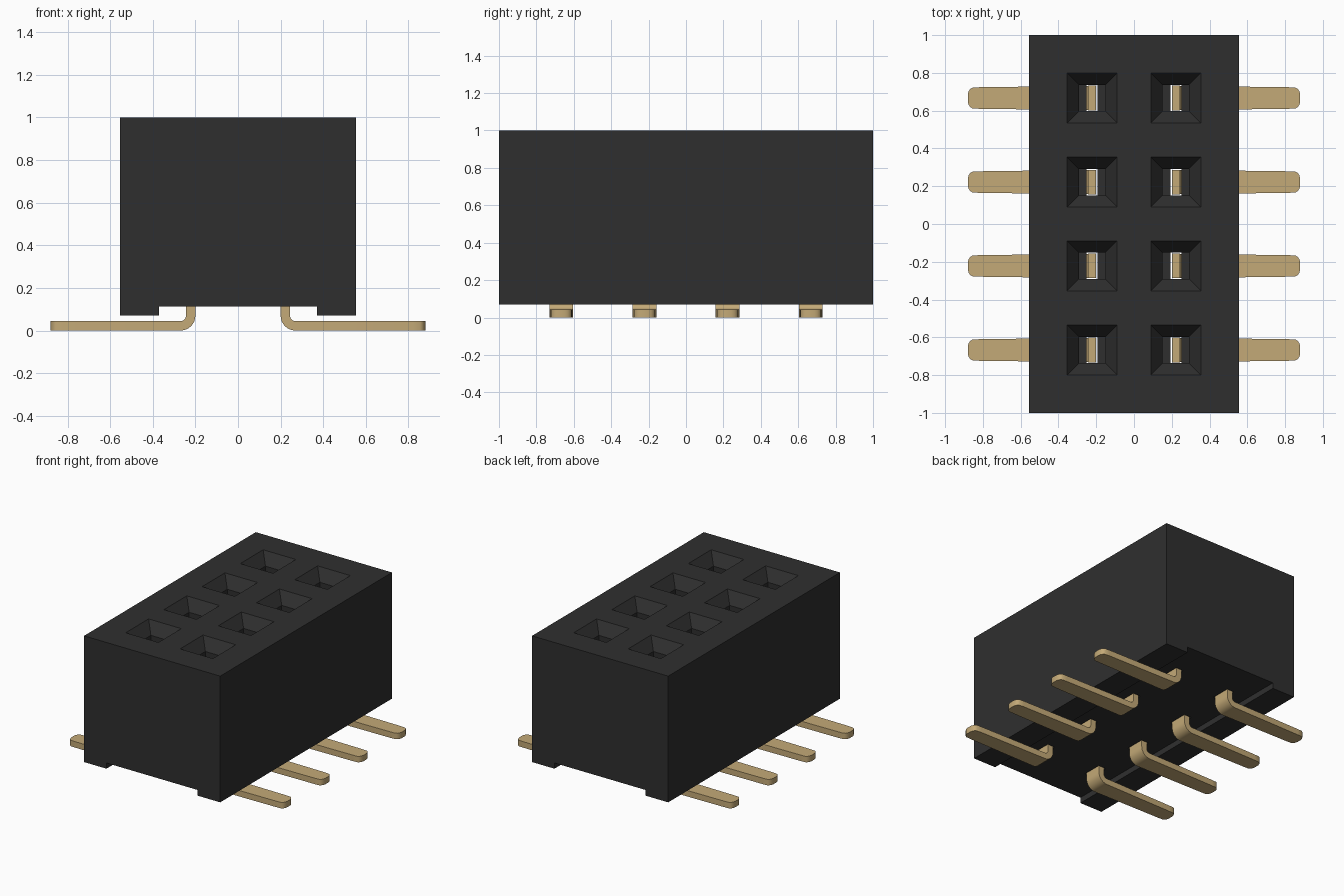
import bpy, bmesh, math

cube = bpy.data.objects.get("Cube")
if cube:
    bpy.data.objects.remove(cube, do_unlink=True)


def material(name, color, roughness):
    m = bpy.data.materials.new(name)
    m.use_nodes = True
    m.diffuse_color = color
    bsdf = m.node_tree.nodes["Principled BSDF"]
    bsdf.inputs["Base Color"].default_value = color
    bsdf.inputs["Roughness"].default_value = roughness
    return m


BLACK = material("black plastic", (0.028, 0.028, 0.028, 1), 0.6)
GOLD = material("gold plating", (0.55, 0.40, 0.185, 1), 0.4)

ROWS = [-0.667, -0.222, 0.222, 0.667]   # contact positions along y
COLUMN = 0.222                          # contact distance from the centre line


def loft(bm, rings):
    """Skin closed rings of points into a capped solid."""
    loops = [[bm.verts.new(p) for p in ring] for ring in rings]
    for a, b in zip(loops, loops[1:]):
        n = len(a)
        for i in range(n):
            bm.faces.new((a[i], a[(i + 1) % n], b[(i + 1) % n], b[i]))
    bm.faces.new(loops[0][::-1])
    bm.faces.new(loops[-1])


def finish(name, bm, mat):
    bmesh.ops.recalc_face_normals(bm, faces=bm.faces)
    me = bpy.data.meshes.new(name)
    bm.to_mesh(me)
    bm.free()
    me.materials.append(mat)
    ob = bpy.data.objects.new(name, me)
    bpy.context.collection.objects.link(ob)
    return ob


def activate(ob):
    bpy.ops.object.select_all(action='DESELECT')
    ob.select_set(True)
    bpy.context.view_layer.objects.active = ob


# Housing: block with a shallow channel along the underside
profile = [(-0.555, 0.07), (-0.372, 0.07), (-0.372, 0.112), (0.372, 0.112),
           (0.372, 0.07), (0.555, 0.07), (0.555, 1.0), (-0.555, 1.0)]
bm = bmesh.new()
loft(bm, [[(x, y, z) for x, z in profile] for y in (-1, 1)])
housing = finish("housing", bm, BLACK)

# Sockets: tapered mouth, square well and narrow exit slot (z, half x, half y)
SOCKET = [(1.02, 0.149, 0.149), (0.92, 0.07, 0.07), (0.30, 0.07, 0.07),
          (0.299, 0.03, 0.072), (0.05, 0.03, 0.072)]
bm = bmesh.new()
for cx in (-COLUMN, COLUMN):
    for cy in ROWS:
        loft(bm, [[(cx + sx * hx, cy + sy * hy, z)
                   for sx, sy in ((-1, -1), (1, -1), (1, 1), (-1, 1))]
                  for z, hx, hy in SOCKET])
cutter = finish("socket_cutter", bm, BLACK)
cutter.hide_render = True

activate(housing)
cut = housing.modifiers.new("sockets", 'BOOLEAN')
cut.operation = 'DIFFERENCE'
cut.solver = 'EXACT'
cut.object = cutter
bpy.ops.object.modifier_apply(modifier=cut.name)
bpy.data.objects.remove(cutter, do_unlink=True)

# Pins: upright blade, rounded bend and flat foot with a rounded tip
THICK, BEND = 0.044, 0.07


def pin(name, side, cy):
    # each station: outer x, z, inner x, z, half width
    stations = [(0.2, 0.5, 0.2 + THICK, 0.5, 0.065)]
    for i in range(9):
        a = math.pi + i / 8 * math.pi / 2
        c, s = math.cos(a), math.sin(a)
        r = BEND - THICK
        stations.append((0.2 + BEND + BEND * c, BEND + BEND * s,
                         0.2 + BEND + r * c, BEND + r * s, 0.064))
    for x, w in ((0.82, 0.057), (0.855, 0.055), (0.867, 0.048),
                 (0.875, 0.036), (0.88, 0.02)):
        stations.append((x, 0, x, THICK, w))
    bm = bmesh.new()
    loft(bm, [[(side * xo, cy - w, zo), (side * xo, cy + w, zo),
               (side * xi, cy + w, zi), (side * xi, cy - w, zi)]
              for xo, zo, xi, zi, w in stations])
    ob = finish(name, bm, GOLD)
    activate(ob)
    bpy.ops.object.shade_smooth_by_angle(angle=math.radians(30))


for side, label in ((1, "left"), (-1, "right")):
    for n, cy in enumerate(ROWS, 1):
        pin(f"{label}_pin_{n}", side, cy)
